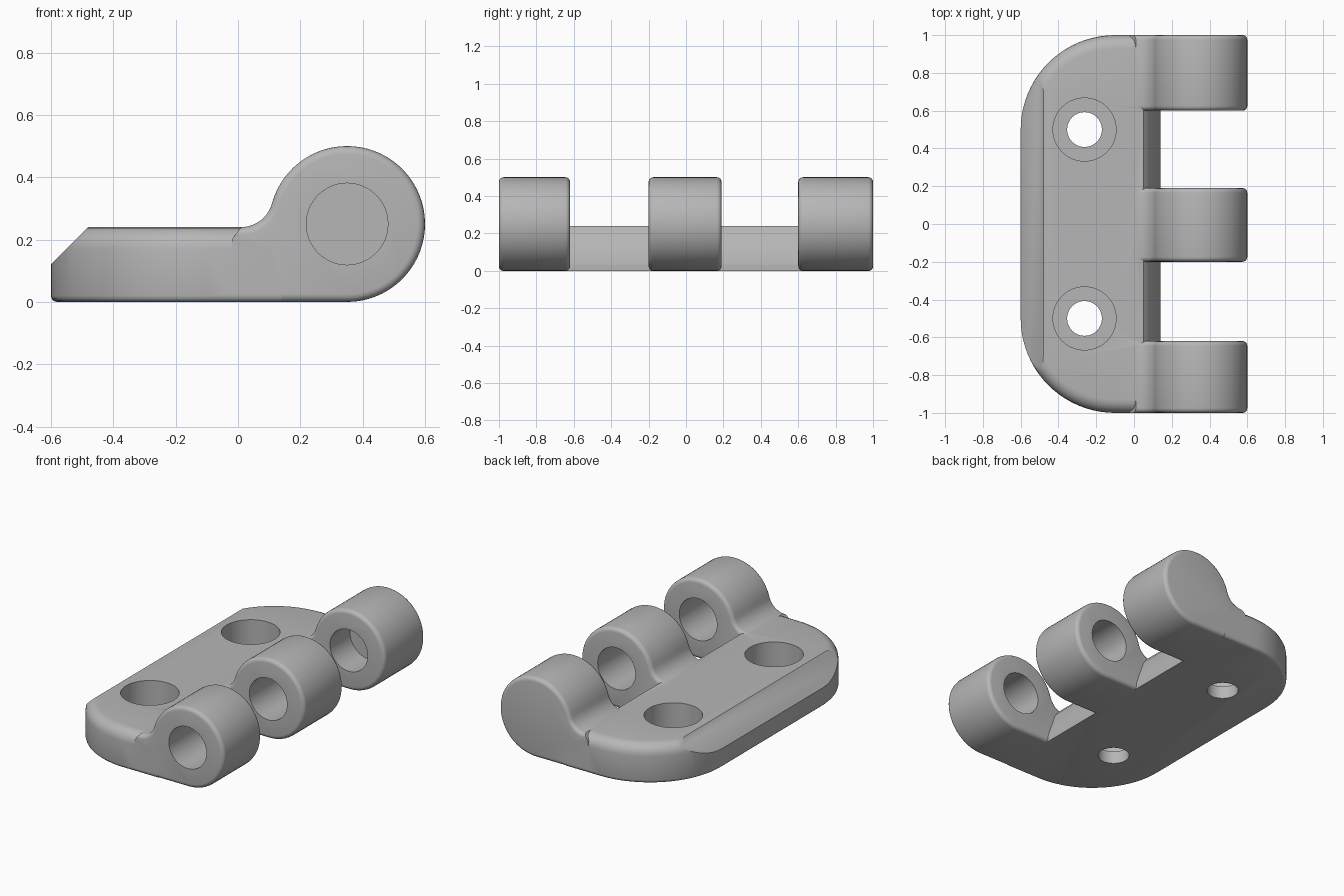
import bpy, bmesh, math
from mathutils import Vector

if "Cube" in bpy.data.objects:
    bpy.data.objects.remove(bpy.data.objects["Cube"], do_unlink=True)

THICK, PIN, R = 0.24, (0.35, 0.25), 0.25

grey = bpy.data.materials.new("plain grey")
grey.use_nodes = True
GREY = (0.47, 0.47, 0.47, 1)
grey.diffuse_color = GREY
grey.node_tree.nodes["Principled BSDF"].inputs["Base Color"].default_value = GREY


def arc(cx, cy, r, start, end, n):
    """Points along a circular arc, angles in degrees."""
    angles = [math.radians(start + (end - start) * i / n) for i in range(n + 1)]
    return [(cx + r * math.cos(a), cy + r * math.sin(a)) for a in angles]


def prism(points, offset):
    """Closed solid from a loop of points pushed along offset."""
    bm = bmesh.new()
    face = bm.faces.new([bm.verts.new(p) for p in points])
    ext = bmesh.ops.extrude_face_region(bm, geom=[face], use_keep_orig=True)
    moved = [g for g in ext["geom"] if isinstance(g, bmesh.types.BMVert)]
    bmesh.ops.translate(bm, verts=moved, vec=offset)
    bmesh.ops.recalc_face_normals(bm, faces=bm.faces)
    return bm


def round_edges(bm, edges, width, segments):
    bmesh.ops.bevel(bm, geom=edges, offset=width, segments=segments,
                    profile=0.5, affect='EDGES', clamp_overlap=True)


def slice_off(bm, point, normal):
    """Cut away everything in front of a plane and cap the cut."""
    cut = bmesh.ops.bisect_plane(bm, geom=bm.verts[:] + bm.edges[:] + bm.faces[:],
                                 plane_co=point, plane_no=normal, clear_outer=True)
    rim = [g for g in cut["geom_cut"] if isinstance(g, bmesh.types.BMEdge)]
    bmesh.ops.edgeloop_fill(bm, edges=rim)
    bmesh.ops.recalc_face_normals(bm, faces=bm.faces)


def to_object(bm, name):
    mesh = bpy.data.meshes.new(name)
    bm.to_mesh(mesh)
    bm.free()
    mesh.materials.append(grey)
    obj = bpy.data.objects.new(name, mesh)
    bpy.context.collection.objects.link(obj)
    return obj


def combine(target, tool, operation):
    """Apply a boolean and discard the tool object."""
    tool.hide_render = True
    mod = target.modifiers.new("join", 'BOOLEAN')
    mod.operation, mod.solver, mod.object = operation, 'EXACT', tool
    bpy.ops.object.select_all(action='DESELECT')
    bpy.context.view_layer.objects.active = target
    target.select_set(True)
    bpy.ops.object.modifier_apply(modifier=mod.name)
    bpy.data.objects.remove(tool, do_unlink=True)


def make_plate():
    # Plan with two large rounded corners on the free side
    plan = [(0.14, -1), (0.14, 1)]
    plan += arc(-0.1, 0.5, 0.5, 90, 180, 20) + arc(-0.1, -0.5, 0.5, 180, 270, 20)
    bm = prism([(x, y, 0) for x, y in plan], (0, 0, THICK))

    def rim(z):
        return [e for e in bm.edges if all(abs(v.co.z - z) < 1e-4 for v in e.verts)
                and not all(v.co.x > 0.13 for v in e.verts)]
    round_edges(bm, rim(THICK), 0.07, 5)
    round_edges(bm, rim(0), 0.02, 3)
    # Straight chamfer along the free side
    slice_off(bm, (-0.6, 0, 0.12), Vector((-1, 0, 1)).normalized())
    # Sloping, softened end between the knuckles
    for (x0, z0), (x1, z1) in (((0.14, 0.04), (0.085, 0.2)),
                               ((0.085, 0.2), (0.05, THICK))):
        slice_off(bm, (x0, 0, z0), Vector((z1 - z0, 0, x0 - x1)).normalized())
    return to_object(bm, "hinge_leaf")


def make_knuckle(y0, y1):
    # Barrel profile with a concave fillet down to the plate
    profile = [(-0.02, 0)] + arc(*PIN, R, -90, 165, 48)
    profile += arc(0.01, 0.342, 0.102, -15, -90, 10)[1:] + [(-0.02, 0.2)]
    bm = prism([(x, y0, z) for x, z in profile], (0, y1 - y0, 0))
    caps = [e for e in bm.edges if abs(e.verts[0].co.y - e.verts[1].co.y) < 1e-5
            and max(v.co.x for v in e.verts) > 0.011]
    round_edges(bm, caps, 0.025, 4)
    return to_object(bm, "knuckle")


def make_bore(name, x, y, z, r, length, along_y=False):
    """Cylinder cutter starting at a point, running up or towards the back."""
    ring = arc(0, 0, r, 0, 360, 48)[:-1]
    if along_y:
        bm = prism([(x + a, y, z + b) for a, b in ring], (0, length, 0))
    else:
        bm = prism([(x + a, y + b, z) for a, b in ring], (0, 0, length))
    return to_object(bm, name)


leaf = make_plate()
for y0, y1 in ((-1, -0.62), (-0.2, 0.19), (0.6, 1)):
    combine(leaf, make_knuckle(y0, y1), 'UNION')

# Pin bore, blind in the rear knuckle
combine(leaf, make_bore("pin_bore", PIN[0], -1.1, PIN[1], 0.131, 1.9, True), 'DIFFERENCE')

# Counterbored screw holes
for y in (-0.5, 0.5):
    combine(leaf, make_bore("screw_hole", -0.262, y, -0.1, 0.092, 0.5), 'DIFFERENCE')
    combine(leaf, make_bore("screw_head_recess", -0.262, y, 0.08, 0.167, 0.5), 'DIFFERENCE')

bpy.ops.object.shade_smooth_by_angle(angle=math.radians(32))
